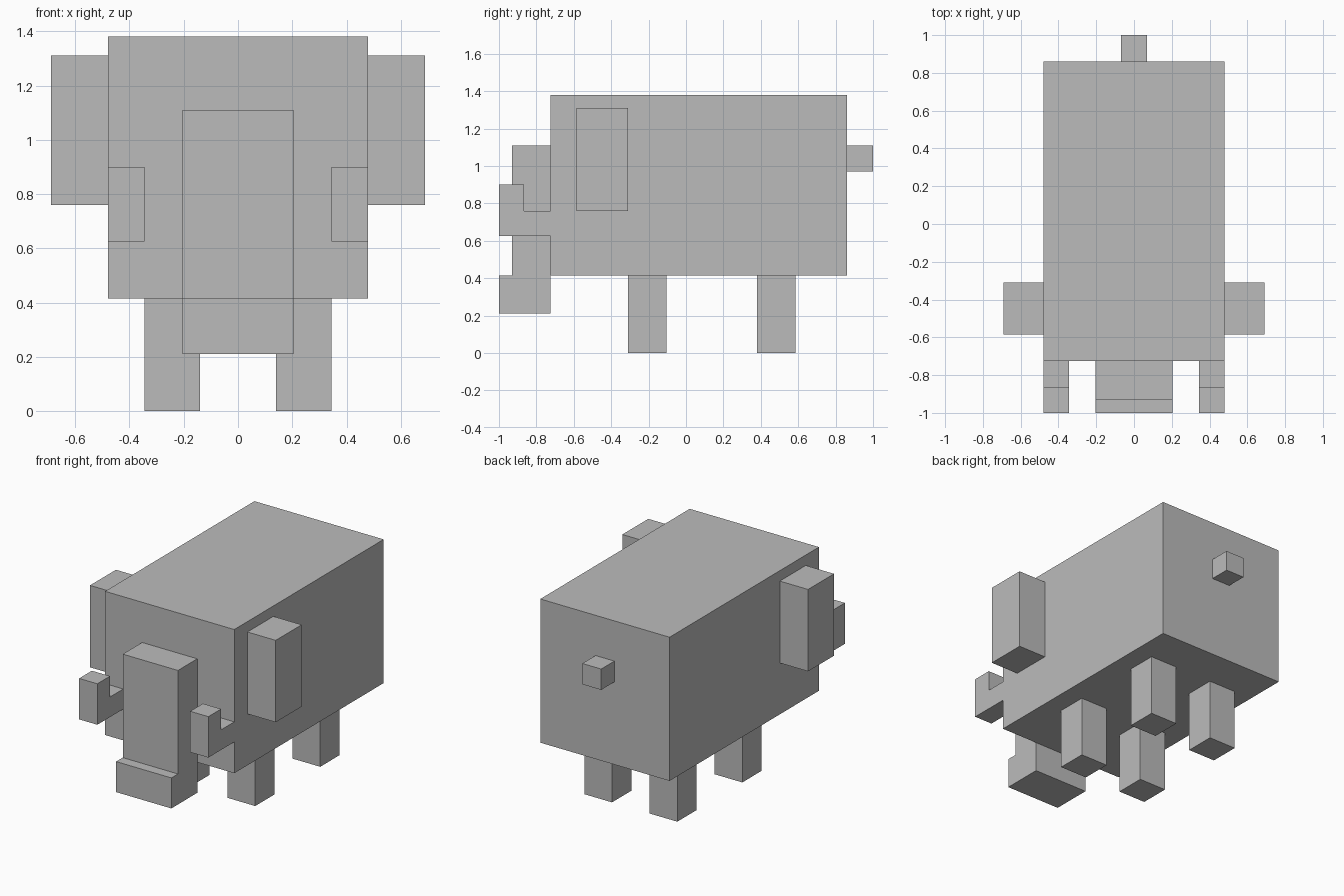
import bpy
import bmesh

default = bpy.data.objects.get("Cube")
if default:
    bpy.data.objects.remove(default, do_unlink=True)

grey = bpy.data.materials.new("plain grey")
grey.use_nodes = True
grey.diffuse_color = (0.5, 0.5, 0.5, 1)
grey.node_tree.nodes["Principled BSDF"].inputs["Base Color"].default_value = (0.5, 0.5, 0.5, 1)


def extrude_profile(name, profile, x0, x1):
    """Extrude a side outline of (y, z) points from x0 to x1."""
    bm = bmesh.new()
    face = bm.faces.new([bm.verts.new((x0, y, z)) for y, z in profile])
    out = bmesh.ops.extrude_face_region(bm, geom=[face])
    moved = [v for v in out["geom"] if isinstance(v, bmesh.types.BMVert)]
    bmesh.ops.translate(bm, verts=moved, vec=(x1 - x0, 0, 0))
    bmesh.ops.recalc_face_normals(bm, faces=bm.faces)
    mesh = bpy.data.meshes.new(name)
    bm.to_mesh(mesh)
    bm.free()
    mesh.materials.append(grey)
    obj = bpy.data.objects.new(name, mesh)
    bpy.context.collection.objects.link(obj)
    return obj


def box(name, x, y, z):
    rect = [(y[0], z[0]), (y[1], z[0]), (y[1], z[1]), (y[0], z[1])]
    return extrude_profile(name, rect, *x)


FRONT, BACK = -0.725, 0.86
BELLY = 0.415

# Body and tail
box("body", (-0.48, 0.48), (FRONT, BACK), (BELLY, 1.38))
box("tail", (-0.07, 0.07), (BACK, 1.0), (0.97, 1.11))

# Trunk with a forward step at its tip
trunk = [(FRONT, 0.21), (-1.0, 0.21), (-1.0, BELLY), (-0.93, BELLY), (-0.93, 1.11), (FRONT, 1.11)]
extrude_profile("trunk", trunk, -0.205, 0.205)

# Paired parts: ears, upturned tusks, legs
tusk = [(FRONT, 0.625), (-1.0, 0.625), (-1.0, 0.9), (-0.865, 0.9), (-0.865, 0.76), (FRONT, 0.76)]
for side, s in (("left", 1), ("right", -1)):
    box(side + "_ear", (s * 0.48, s * 0.69), (-0.585, -0.31), (0.76, 1.31))
    extrude_profile(side + "_tusk", tusk, s * 0.345, s * 0.48)
    for place, y in (("front", -0.31), ("back", 0.38)):
        box(f"{place}_{side}_leg", (s * 0.14, s * 0.345), (y, y + 0.205), (0, BELLY))
